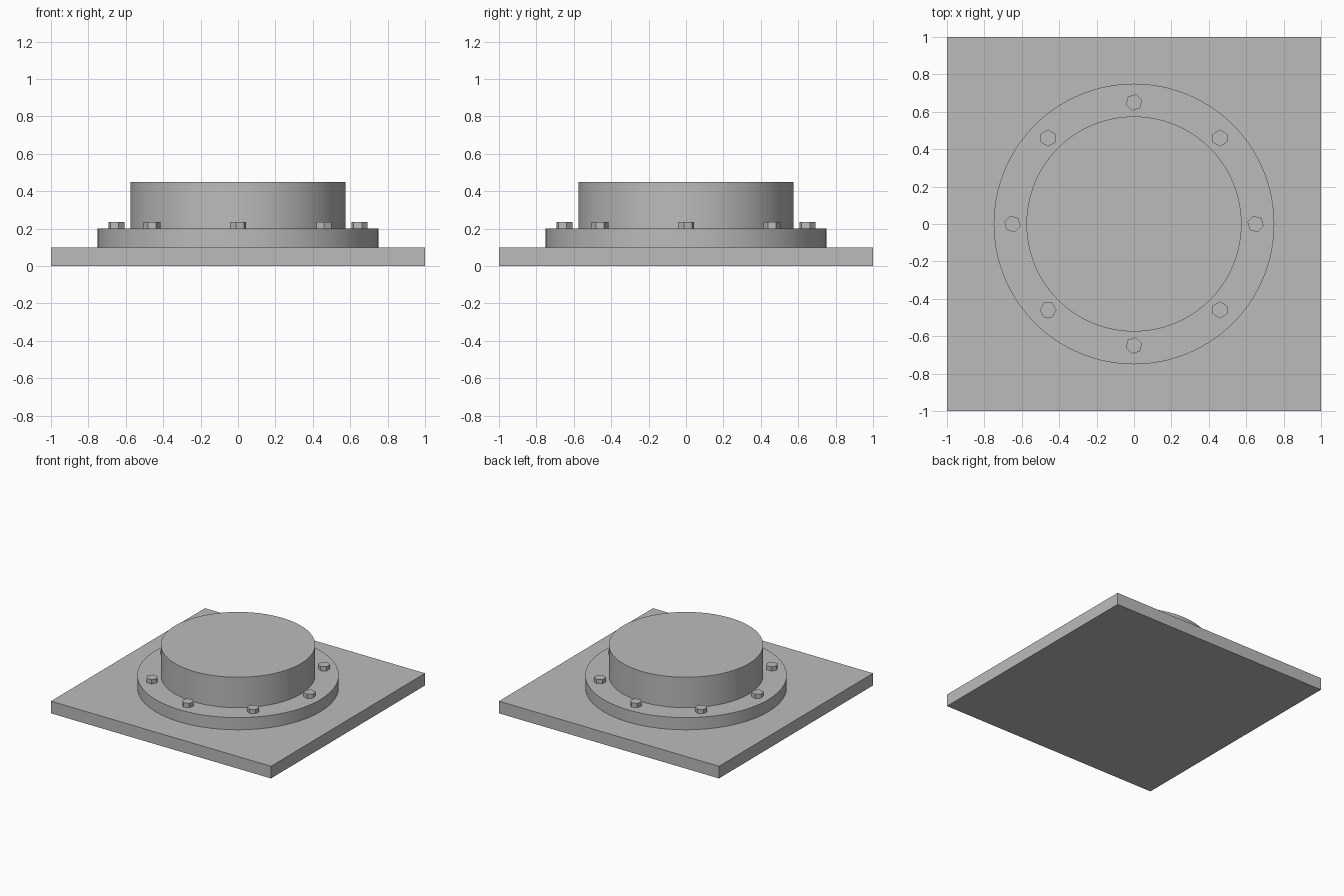
import bpy
from math import cos, sin, pi, radians

cube = bpy.data.objects.get("Cube")
if cube:
    bpy.data.objects.remove(cube, do_unlink=True)

# Single metal colour
metal = bpy.data.materials.new("grey_metal")
metal.use_nodes = True
colour = (0.5, 0.5, 0.5, 1)
metal.diffuse_color = colour
metal.node_tree.nodes["Principled BSDF"].inputs["Base Color"].default_value = colour


def cylinder(name, radius, bottom, top, sides, x=0, y=0, turn=0, smooth=True):
    bpy.ops.mesh.primitive_cylinder_add(
        vertices=sides, radius=radius, depth=top - bottom,
        location=(x, y, (bottom + top) / 2), rotation=(0, 0, turn))
    obj = bpy.context.object
    obj.name = name
    obj.data.materials.append(metal)
    if smooth:
        bpy.ops.object.shade_smooth_by_angle(angle=radians(30))
    return obj


# Square base plate
bpy.ops.mesh.primitive_cube_add(size=1, location=(0, 0, 0.05))
plate = bpy.context.object
plate.name = "base_plate"
plate.scale = (2, 2, 0.1)
plate.data.materials.append(metal)

# Round flange and raised boss
cylinder("flange", 0.75, 0.1, 0.2, 128)
cylinder("boss", 0.575, 0.2, 0.45, 128)

# Ring of hexagonal bolt heads, each tightened to its own angle
turns = (15, 0, 45, 0, 15, 30, 45, 0)
for i, turn in enumerate(turns):
    a = i * pi / 4
    cylinder(f"bolt_head_{i + 1}", 0.045, 0.2, 0.235, 6,
             0.65 * cos(a), 0.65 * sin(a), radians(turn), smooth=False)
